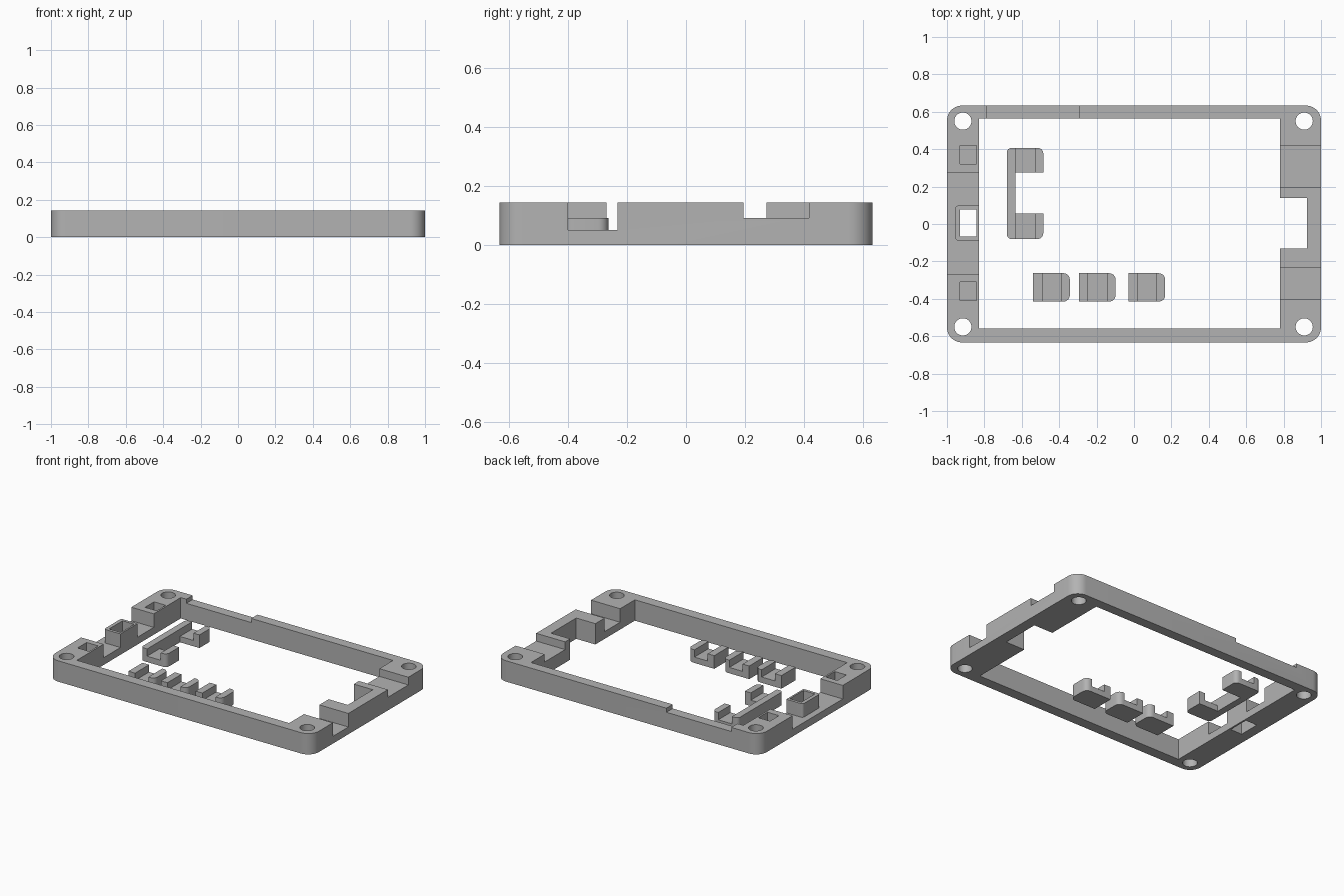
import bpy, bmesh
from math import cos, sin, pi

if "Cube" in bpy.data.objects:
    bpy.data.objects.remove(bpy.data.objects["Cube"], do_unlink=True)

TOP = 0.143
GREY = (0.45, 0.45, 0.45, 1)
grey = bpy.data.materials.new("plain grey")
grey.use_nodes = True
grey.diffuse_color = GREY
grey.node_tree.nodes["Principled BSDF"].inputs["Base Color"].default_value = GREY


def block(name, x, y, z, radii=(0, 0, 0, 0), steps=6):
    """Upright block; radii round the corners (+x+y, -x+y, -x-y, +x-y)."""
    corners = [(x[1], y[1]), (x[0], y[1]), (x[0], y[0]), (x[1], y[0])]
    signs = [(1, 1), (-1, 1), (-1, -1), (1, -1)]
    bm = bmesh.new()
    ring = []
    for i, ((cx, cy), (sx, sy), r) in enumerate(zip(corners, signs, radii)):
        for k in range(steps + 1 if r else 1):
            a = pi / 2 * (i + k / steps)
            px = cx - sx * r + r * cos(a)
            py = cy - sy * r + r * sin(a)
            ring.append(bm.verts.new((px, py, z[0])))
    base = bm.faces.new(ring)
    up = bmesh.ops.extrude_face_region(bm, geom=[base])["geom"]
    lifted = [v for v in up if isinstance(v, bmesh.types.BMVert)]
    bmesh.ops.translate(bm, verts=lifted, vec=(0, 0, z[1] - z[0]))
    bmesh.ops.recalc_face_normals(bm, faces=bm.faces)
    mesh = bpy.data.meshes.new(name)
    bm.to_mesh(mesh)
    bm.free()
    mesh.materials.append(grey)
    obj = bpy.data.objects.new(name, mesh)
    bpy.context.collection.objects.link(obj)
    return obj


def combine(obj, other, operation="DIFFERENCE"):
    """Apply one boolean and remove the helper."""
    bpy.context.view_layer.objects.active = obj
    mod = obj.modifiers.new("combine", "BOOLEAN")
    mod.operation, mod.solver, mod.object = operation, "EXACT", other
    bpy.ops.object.modifier_apply(modifier=mod.name)
    bpy.data.objects.remove(other, do_unlink=True)


def cut(obj, x, y, z, radii=(0, 0, 0, 0), steps=6):
    combine(obj, block("cutter", x, y, z, radii, steps))


def smooth(obj):
    bpy.ops.object.select_all(action="DESELECT")
    obj.select_set(True)
    bpy.context.view_layer.objects.active = obj
    bpy.ops.object.shade_smooth_by_angle(angle=pi / 6)


THROUGH = (-0.1, 0.3)

# Rounded frame with its large opening and connector recess
frame = block("frame", (-1, 1), (-0.633, 0.633), (0, TOP), (0.08,) * 4, 10)
cut(frame, (-0.83, 0.78), (-0.56, 0.565), THROUGH)
cut(frame, (0.7, 0.925), (-0.132, 0.14), THROUGH)

# Screw holes
for hx in (-0.915, 0.91):
    for hy in (-0.55, 0.55):
        r = 0.046
        cut(frame, (hx - r, hx + r), (hy - r, hy + r), THROUGH, (r,) * 4, 8)

# Channels across the right and left bars, shallow dip in the back wall
cut(frame, (0.7, 1.1), (-0.4, -0.233), (0.05, 0.3))
cut(frame, (0.7, 1.1), (0.195, 0.417), (0.09, 0.3))
cut(frame, (-1.1, -0.8), (-0.27, 0.273), (0.05, 0.3))
cut(frame, (-0.787, -0.295), (0.5, 0.7), (0.115, 0.3))

# Blind pockets beside the left channel
for py in (-0.36, 0.37):
    cut(frame, (-0.93, -0.842), (py - 0.049, py + 0.049), (0.08, 0.3))

# Hollow post in the left channel
post = block("post", (-0.955, -0.83), (-0.088, 0.098), (0.02, TOP), (0, 0.015, 0.015, 0))
combine(frame, post, "UNION")
cut(frame, (-0.93, -0.842), (-0.068, 0.078), THROUGH)
smooth(frame)

# Three small U-shaped clips
for i, cx in enumerate((-0.54, -0.295, -0.03)):
    clip = block(f"clip_{i + 1}", (cx, cx + 0.197), (-0.415, -0.263), (0, 0.09),
                 (0.035, 0, 0, 0.035))
    cut(clip, (cx + 0.05, cx + 0.15), (-0.5, -0.2), (0.04, 0.3))
    smooth(clip)

# Two-armed bracket
bracket = block("bracket", (-0.68, -0.485), (-0.08, 0.407), (0, 0.09),
                (0.03, 0.025, 0.025, 0.03))
cut(bracket, (-0.633, -0.4), (0.055, 0.275), THROUGH, (0, 0, 0, 0))
cut(bracket, (-0.633, -0.53), (-0.2, 0.5), (0.04, 0.3))
smooth(bracket)
